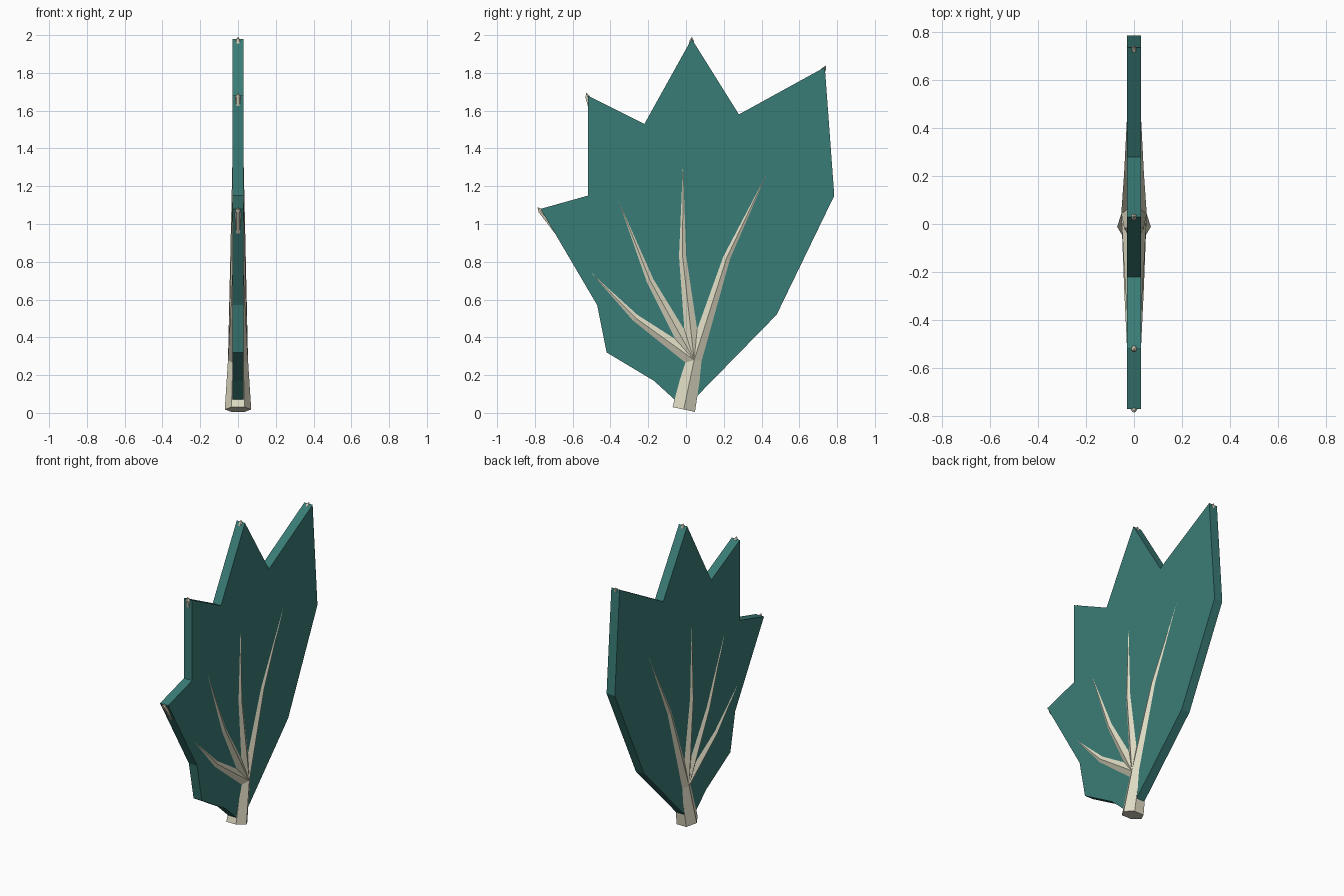
import bpy
import bmesh
from math import cos, sin, tau
from mathutils import Vector

cube = bpy.data.objects.get("Cube")
if cube:
    bpy.data.objects.remove(cube, do_unlink=True)


def make_material(name, colour):
    mat = bpy.data.materials.new(name)
    mat.use_nodes = True
    mat.diffuse_color = colour
    mat.node_tree.nodes["Principled BSDF"].inputs["Base Color"].default_value = colour
    return mat


def finish(name, bm, mat):
    bmesh.ops.recalc_face_normals(bm, faces=bm.faces[:])
    mesh = bpy.data.meshes.new(name)
    bm.to_mesh(mesh)
    bm.free()
    mesh.materials.append(mat)
    obj = bpy.data.objects.new(name, mesh)
    bpy.context.collection.objects.link(obj)
    return obj


def tapered_rib(name, path, radii, mat, point=0.0):
    """Six-sided tube along a (y, z) path with ridges facing left and right."""
    bm = bmesh.new()
    pts = [Vector((0, y, z)) for y, z in path]
    rings = []
    for i, (p, r) in enumerate(zip(pts, radii)):
        along = (pts[min(i + 1, len(pts) - 1)] - pts[max(i - 1, 0)]).normalized()
        across = Vector((0, along.z, -along.y))
        rings.append([bm.verts.new(p + Vector((r * cos(k * tau / 6), 0, 0))
                                   + across * r * sin(k * tau / 6)) for k in range(6)])
    for a, b in zip(rings, rings[1:]):
        for k in range(6):
            n = (k + 1) % 6
            bm.faces.new((a[k], a[n], b[n], b[k]))
    bm.faces.new(rings[0])
    if point:
        tip = bm.verts.new(pts[-1] + along * point)
        for k in range(6):
            bm.faces.new((rings[-1][k], rings[-1][(k + 1) % 6], tip))
    else:
        bm.faces.new(rings[-1])
    return finish(name, bm, mat)


teal = make_material("teal", (0.042, 0.2, 0.18, 1))
bone = make_material("pale bone", (0.74, 0.71, 0.55, 1))

# Flat membrane: outline in (y, z), extruded across x
HALF = 0.03
outline = [(0.04, 0.07), (-0.06, 0.07), (-0.17, 0.17), (-0.42, 0.32), (-0.47, 0.57),
           (-0.67, 0.91), (-0.77, 1.08), (-0.52, 1.15), (-0.52, 1.68), (-0.22, 1.53),
           (0.03, 1.98), (0.28, 1.58), (0.735, 1.83), (0.785, 1.15), (0.48, 0.52)]
bm = bmesh.new()
face = bm.faces.new([bm.verts.new((-HALF, y, z)) for y, z in outline])
new = bmesh.ops.extrude_face_region(bm, geom=[face])["geom"]
bmesh.ops.translate(bm, vec=(2 * HALF, 0, 0),
                    verts=[v for v in new if isinstance(v, bmesh.types.BMVert)])
finish("membrane", bm, teal)

# Stem
hub = (0.043, 0.28)
tapered_rib("stem", [(-0.012, 0.018), hub], [0.07, 0.053], bone)

# Ribs sink into the membrane and poke out at its points
ribs = {
    "front_rib": [(-0.27, 0.505), (-0.5, 0.74), (-0.772, 1.072)],
    "front_middle_rib": [(-0.19, 0.7), (-0.36, 1.13), (-0.521, 1.675)],
    "back_middle_rib": [(-0.018, 0.83), (-0.016, 1.32), (0.03, 1.97)],
    "back_rib": [(0.215, 0.82), (0.43, 1.27), (0.73, 1.82)],
}
for name, path in ribs.items():
    tapered_rib(name, [hub] + path, [0.053, 0.041, 0.03, 0.014], bone, point=0.022)
